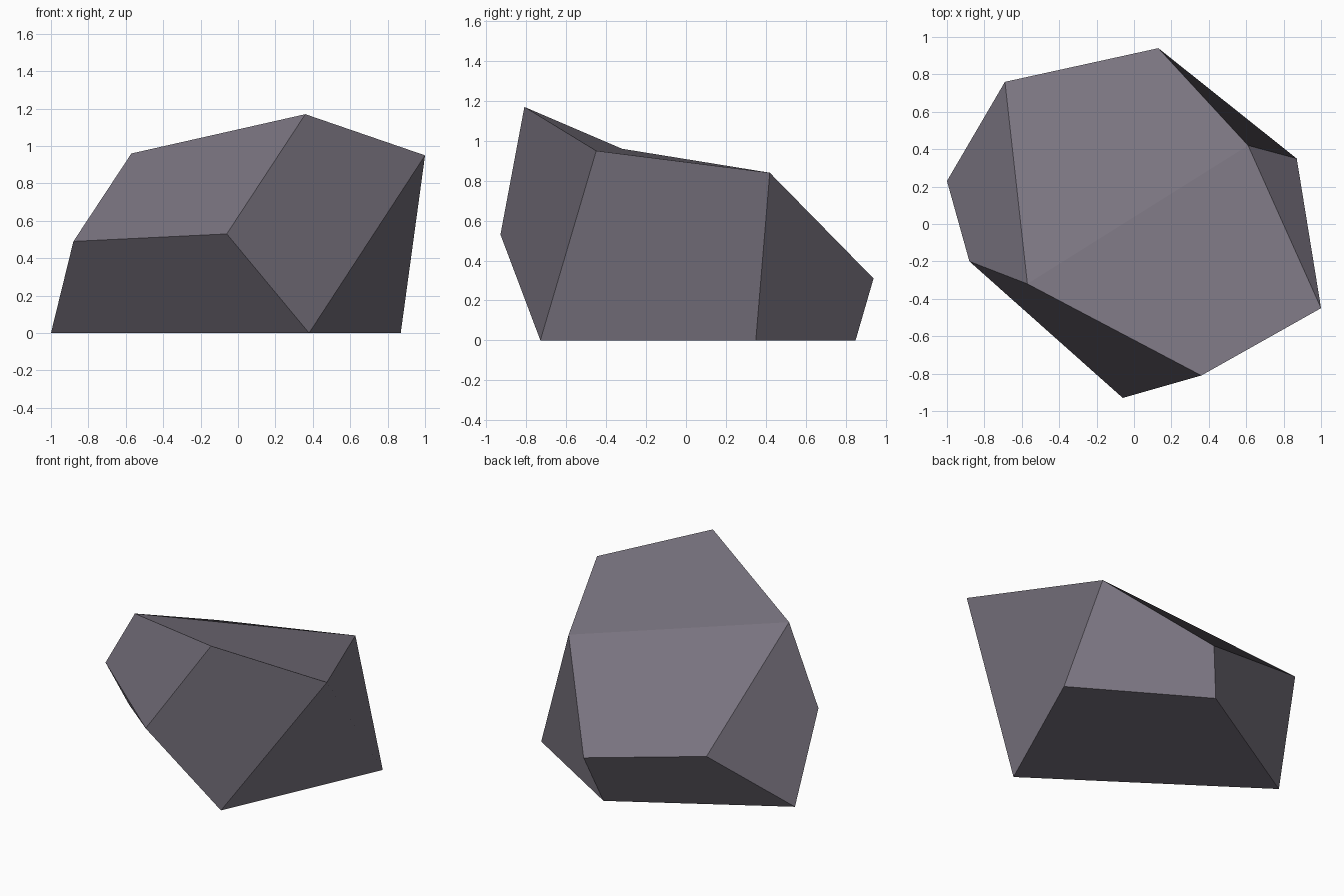
import bpy
import bmesh

if "Cube" in bpy.data.objects:
    bpy.data.objects.remove(bpy.data.objects["Cube"])

# Corner points of the faceted boulder
corners = {
    # flat footprint
    "H": (-1.00, 0.23, 0.00), "F": (0.38, -0.73, 0.00),
    "E": (0.87, 0.35, 0.00), "L": (0.04, 0.85, 0.00),
    # waist
    "A": (-0.88, -0.20, 0.49), "G": (-0.06, -0.93, 0.53),
    "J": (0.13, 0.94, 0.31), "I": (-0.69, 0.76, 0.47),
    # crown
    "B": (-0.57, -0.32, 0.96), "C": (0.36, -0.81, 1.17),
    "D": (1.00, -0.45, 0.95), "K": (0.61, 0.42, 0.84),
}

# Facets: front, right, back, left, top, base
# (each starts at the corner its fold runs from)
facets = ("GABC CGFD HFGA "
          "DFEK ELJK "
          "LHIJ IHAB "
          "BCDK KJIB "
          "HLEF").split()

bm = bmesh.new()
verts = {name: bm.verts.new(co) for name, co in corners.items()}
for facet in facets:
    bm.faces.new([verts[name] for name in facet]).smooth = False
bmesh.ops.recalc_face_normals(bm, faces=bm.faces[:])

mesh = bpy.data.meshes.new("boulder")
bm.to_mesh(mesh)
bm.free()

# Single grey stone colour
stone = bpy.data.materials.new("purple grey stone")
stone.diffuse_color = (0.19, 0.172, 0.212, 1.0)
stone.use_nodes = True
stone.node_tree.nodes["Principled BSDF"].inputs["Base Color"].default_value = stone.diffuse_color
mesh.materials.append(stone)

boulder = bpy.data.objects.new("boulder", mesh)
bpy.context.collection.objects.link(boulder)
